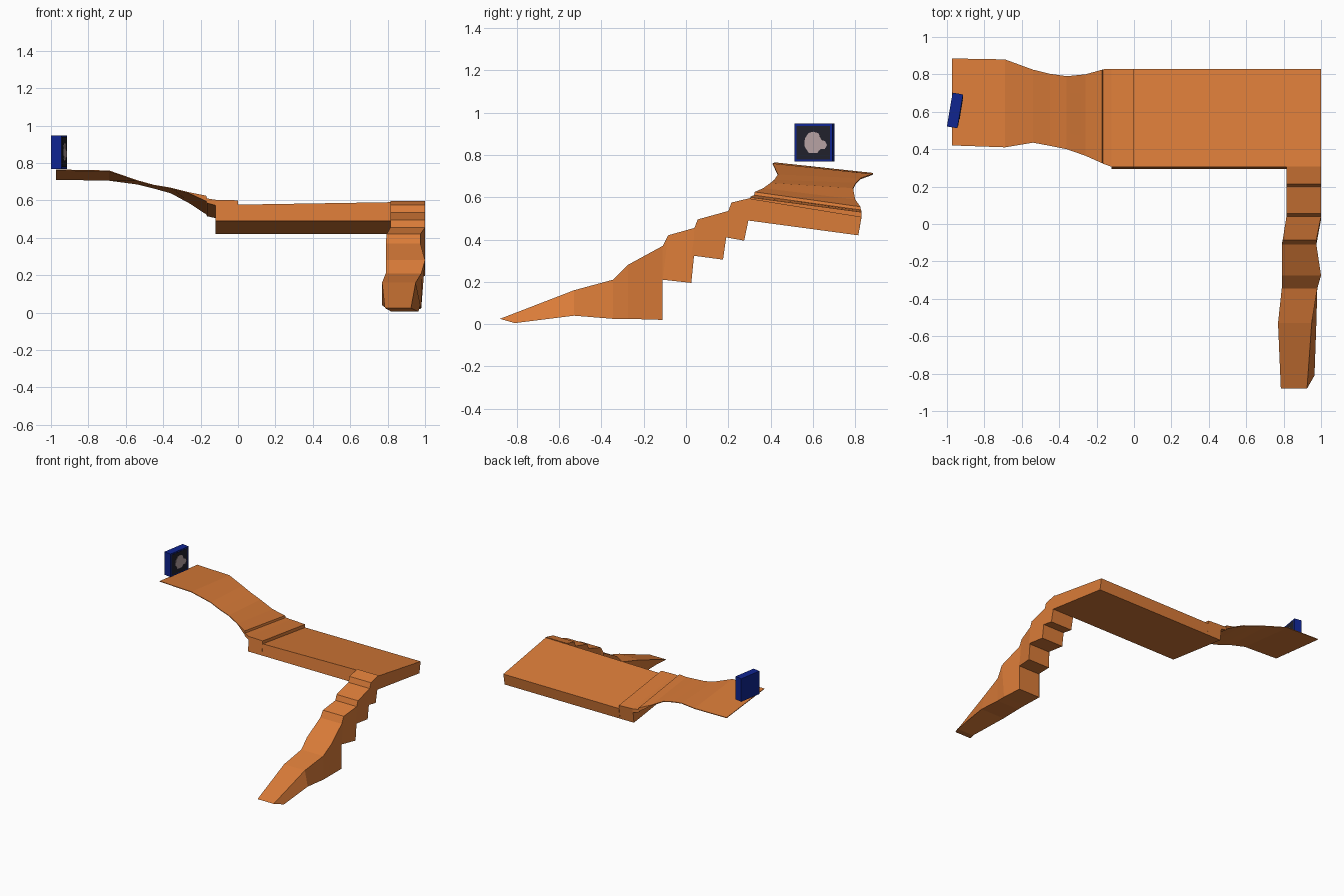
import bpy, bmesh, math
from mathutils import Matrix


def material(name, rgb):
    m = bpy.data.materials.new(name)
    m.diffuse_color = (*rgb, 1)
    return m


ORANGE = material("clay_orange", (0.70, 0.20, 0.04))
BLUE = material("deep_blue", (0.005, 0.018, 0.28))
BLACK = material("panel_black", (0.015, 0.015, 0.024))
PALE = material("pale_pink_grey", (0.46, 0.35, 0.36))


def finish(bm, name, mat, matrix=None):
    bmesh.ops.recalc_face_normals(bm, faces=bm.faces)
    me = bpy.data.meshes.new(name)
    bm.to_mesh(me)
    bm.free()
    me.materials.append(mat)
    ob = bpy.data.objects.new(name, me)
    bpy.context.collection.objects.link(ob)
    if matrix:
        ob.matrix_world = matrix
    return ob


def loft(name, sections, mat):
    """Skin a row of four-point sections and cap both ends."""
    bm = bmesh.new()
    rings = [[bm.verts.new(p) for p in s] for s in sections]
    for a, b in zip(rings, rings[1:]):
        for i in range(4):
            j = (i + 1) % 4
            bm.faces.new((a[i], a[j], b[j], b[i]))
    bm.faces.new(rings[0])
    bm.faces.new(rings[-1])
    bmesh.ops.remove_doubles(bm, verts=bm.verts, dist=0.0005)
    return finish(bm, name, mat)


# Tilted platform: x, front top z, back top z, with a raised lip at the left
platform = [(-0.12, 0.603, 0.535), (0, 0.60, 0.53), (0.001, 0.577, 0.505), (1.0, 0.593, 0.507)]
loft("platform", [((x, 0.305, zf), (x, 0.83, zb), (x, 0.815, 0.42), (x, 0.295, 0.49))
                  for x, zf, zb in platform], ORANGE)

# Thin waisted ramp: x, front y, front z, back y, back z, thickness
ramp = [(-0.972, 0.42, 0.765, 0.885, 0.715, 0.005),
        (-0.69, 0.41, 0.76, 0.88, 0.71, 0.005),
        (-0.54, 0.435, 0.708, 0.825, 0.69, 0.005),
        (-0.45, 0.418, 0.683, 0.803, 0.668, 0.005),
        (-0.36, 0.40, 0.668, 0.79, 0.643, 0.005),
        (-0.26, 0.365, 0.643, 0.80, 0.59, 0.006),
        (-0.17, 0.325, 0.625, 0.825, 0.555, 0.03),
        (-0.165, 0.322, 0.61, 0.827, 0.54, 0.025),
        (-0.12, 0.306, 0.603, 0.83, 0.535, 0.03)]
loft("ramp", [((x, yf, zf), (x, yb, zb), (x, yb, zb - t), (x, yf, zf - t))
              for x, yf, zf, yb, zb, t in ramp], ORANGE)

# Stair flight: top y z, bottom y z, left x, right x (top), right x (bottom)
stairs = [(-0.88, 0.025, -0.81, 0.005, 0.785, 0.925, 0.965),
          (-0.53, 0.16, -0.53, 0.04, 0.77, 0.95, 0.975),
          (-0.345, 0.21, -0.345, 0.025, 0.79, 0.98, 0.98),
          (-0.275, 0.28, -0.275, 0.025, 0.79, 1.0, 0.98),
          (-0.11, 0.37, -0.11, 0.02, 0.79, 0.975, 0.975),
          (-0.085, 0.42, -0.11, 0.21, 0.795, 0.975, 0.975),
          (0.04, 0.455, 0.025, 0.195, 0.815, 1.0, 1.0),
          (0.055, 0.495, 0.025, 0.325, 0.815, 1.0, 1.0),
          (0.20, 0.535, 0.175, 0.305, 0.815, 1.0, 1.0),
          (0.215, 0.575, 0.19, 0.41, 0.815, 1.0, 1.0),
          (0.308, 0.597, 0.275, 0.395, 0.815, 1.0, 1.0),
          (0.308, 0.597, 0.295, 0.49, 0.815, 1.0, 1.0)]
loft("stairs", [((xl, yt, zt), (xr, yt, zt), (xb, yb, zb), (xl + (0.035 if i == 0 else 0), yb, zb))
                for i, (yt, zt, yb, zb, xl, xr, xb) in enumerate(stairs)], ORANGE)

# Turned upright sign; local x points out of its face
pose = Matrix.Translation((-0.957, 0.607, 0.858)) @ Matrix.Rotation(math.radians(-9.6), 4, 'Z')


def box(name, size, x, mat):
    bm = bmesh.new()
    bmesh.ops.create_cube(bm, size=1, matrix=Matrix.Translation((x, 0, 0)) @ Matrix.Diagonal((*size, 1)))
    return finish(bm, name, mat, pose)


box("sign_case", (0.057, 0.183, 0.18), 0, BLUE)
box("sign_panel", (0.003, 0.162, 0.16), 0.029, BLACK)

# Pale rounded emblem plate with a stub on one side
outline = [(-0.043, -0.015), (-0.04, 0.02), (-0.022, 0.046), (0, 0.052), (0.025, 0.045), (0.038, 0.015),
           (0.058, 0.006), (0.066, -0.012), (0.055, -0.03), (0.035, -0.03), (0.02, -0.048), (-0.022, -0.048)]
bm = bmesh.new()
face = bm.faces.new([bm.verts.new((0.030, y, z)) for y, z in outline])
out = bmesh.ops.extrude_face_region(bm, geom=[face])
bmesh.ops.translate(bm, vec=(0.0025, 0, 0),
                    verts=[v for v in out["geom"] if isinstance(v, bmesh.types.BMVert)])
finish(bm, "sign_emblem", PALE, pose)
